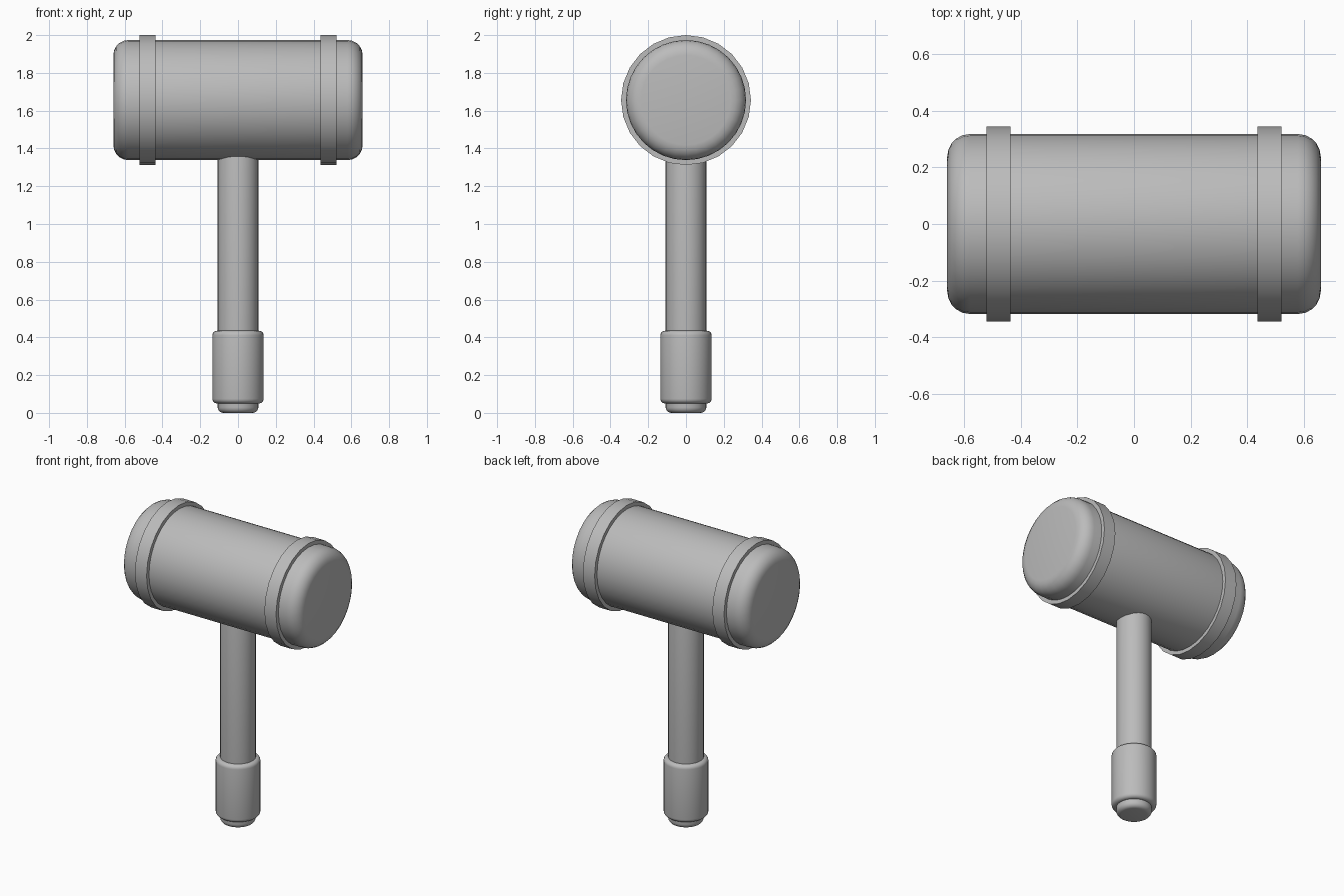
import bpy
import math

if "Cube" in bpy.data.objects:
    bpy.data.objects.remove(bpy.data.objects["Cube"], do_unlink=True)

grey = bpy.data.materials.new("plain grey")
grey.use_nodes = True
grey_value = (0.5, 0.5, 0.5, 1)
grey.diffuse_color = grey_value
grey.node_tree.nodes["Principled BSDF"].inputs["Base Color"].default_value = grey_value


def cylinder(name, radius, length, centre, along_x=False, bevel=0, sides=32):
    """Round part along z or x, with optional rounded rims."""
    bpy.ops.mesh.primitive_cylinder_add(
        vertices=sides, radius=radius, depth=length, location=centre,
        rotation=(0, math.pi / 2 if along_x else 0, 0))
    obj = bpy.context.object
    obj.name = name
    obj.data.materials.append(grey)
    if bevel:
        mod = obj.modifiers.new("rounded rims", "BEVEL")
        mod.width = bevel
        mod.segments = 5
        mod.limit_method = "ANGLE"
        mod.angle_limit = math.radians(40)
        bpy.ops.object.modifier_apply(modifier=mod.name)
    bpy.ops.object.shade_smooth_by_angle(angle=math.radians(35))
    return obj


HEAD_Z = 1.656

# Head: barrel with rounded ends
cylinder("head", 0.318, 1.32, (0, 0, HEAD_Z), along_x=True, bevel=0.08)

# Bands around the head, with fully smooth rims
for side, label in ((-1, "right"), (1, "left")):
    band = cylinder(label + "_band", 0.344, 0.086, (side * 0.479, 0, HEAD_Z),
                    along_x=True, sides=24)
    bpy.ops.object.shade_smooth()

# Handle: shaft running into the head, and a thicker grip
cylinder("shaft", 0.108, 1.5, (0, 0, 0.75), bevel=0.03)
cylinder("grip", 0.136, 0.385, (0, 0, 0.2425), bevel=0.025)
